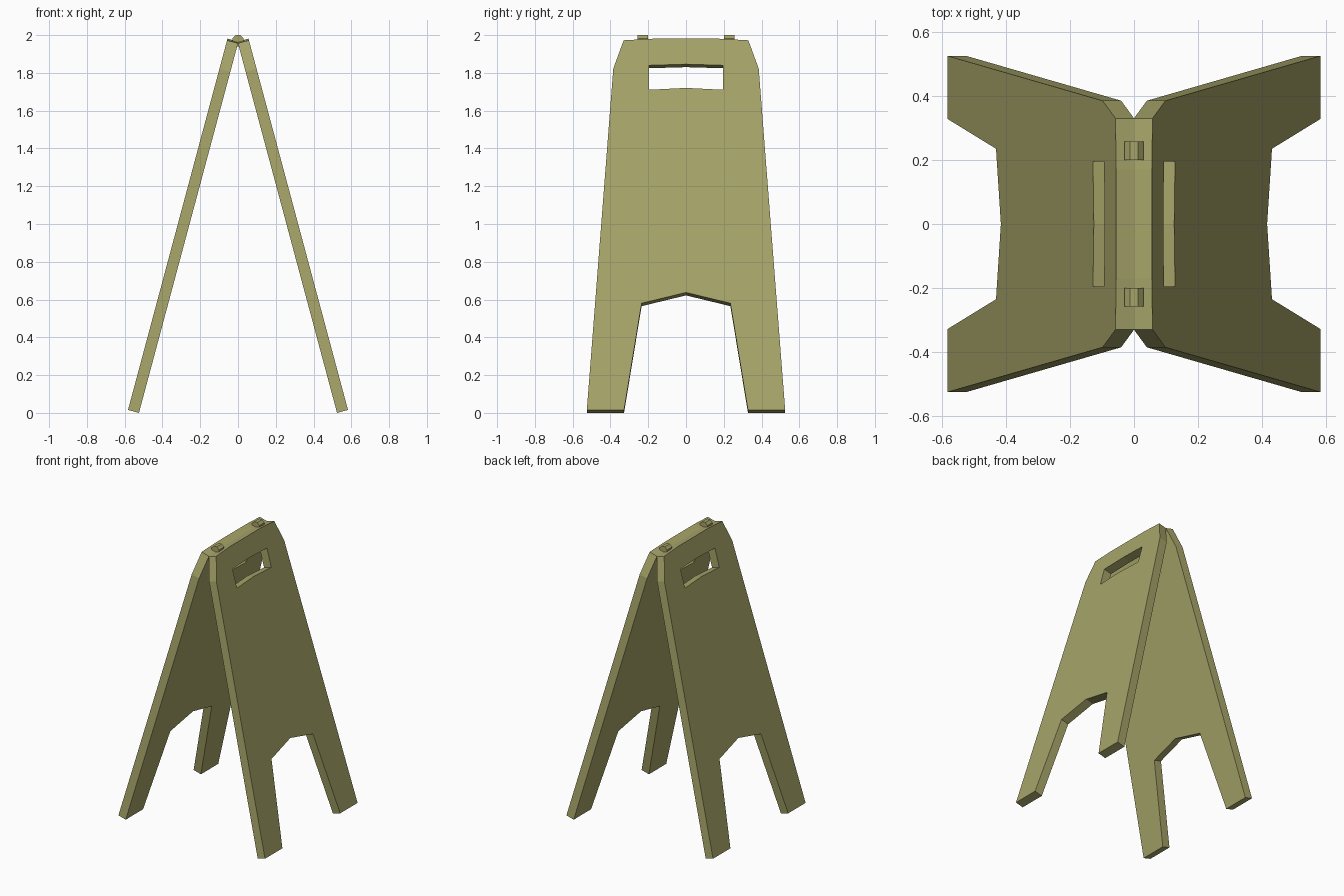
import bpy, bmesh, math
from mathutils import Matrix, Vector

if "Cube" in bpy.data.objects:
    bpy.data.objects.remove(bpy.data.objects["Cube"])

TILT = math.radians(15)
THICK = 0.06
LENGTH = 2.026
TOP_Z = LENGTH * math.cos(TILT)

mat = bpy.data.materials.new("olive")
mat.diffuse_color = (0.38, 0.37, 0.14, 1)
mat.use_nodes = True
mat.node_tree.nodes["Principled BSDF"].inputs["Base Color"].default_value = mat.diffuse_color


def mirrored(half):
    """Close a symmetric outline from its +x half, listed from the top down."""
    return half + [(-x, y) for x, y in reversed(half) if x > 0]


# Panel outline and handle slot: (across, distance along the slope from the top edge)
outline = mirrored([(0, 0.009), (0.17, 0.009), (0.33, 0), (0.385, -0.155), (0.525, -LENGTH),
                    (0.328, -LENGTH), (0.235, -1.441), (0, -1.382)])
slot = mirrored([(0, -0.131), (0.195, -0.137), (0.195, -0.271), (0, -0.261)])
outline[0:1] = []  # the top edge is straight at its middle


def panel(name, side):
    cu = bpy.data.curves.new(name, 'CURVE')
    cu.dimensions = '2D'
    cu.fill_mode = 'BOTH'
    cu.extrude = THICK / 2
    for pts in (outline, slot):
        sp = cu.splines.new('POLY')
        sp.points.add(len(pts) - 1)
        for p, (x, y) in zip(sp.points, pts):
            p.co = (x, y, 0, 1)
        sp.use_cyclic_u = True
    tmp = bpy.data.objects.new(name + "_profile", cu)
    bpy.context.collection.objects.link(tmp)
    me = bpy.data.meshes.new_from_object(tmp)
    bpy.data.objects.remove(tmp)

    # Weld the caps to the edges, then lean the board outwards
    s, c = math.sin(TILT), math.cos(TILT)
    across, up, out = Vector((0, side, 0)), Vector((-side * s, 0, c)), Vector((side * c, 0, s))
    rot = Matrix((across, up, out)).transposed().to_4x4()
    bm = bmesh.new()
    bm.from_mesh(me)
    bmesh.ops.remove_doubles(bm, verts=bm.verts, dist=1e-4)
    bmesh.ops.transform(bm, verts=bm.verts, matrix=Matrix.Translation(
        Vector((0, 0, TOP_Z)) + out * THICK / 2) @ rot)
    bmesh.ops.recalc_face_normals(bm, faces=bm.faces)
    for f in bm.faces:
        f.smooth = False
    bm.to_mesh(me)
    bm.free()
    me.materials.clear()
    me.materials.append(mat)
    ob = bpy.data.objects.new(name, me)
    bpy.context.collection.objects.link(ob)


# Two leaning boards
panel("right_panel", 1)
panel("left_panel", -1)

# Octagonal hinge pins along the ridge
for name, y in (("front_hinge", -0.229), ("back_hinge", 0.229)):
    bm = bmesh.new()
    bmesh.ops.create_cone(bm, cap_ends=True, segments=8, depth=0.057,
                          radius1=0.0325, radius2=0.0325,
                          matrix=Matrix.Translation((0, y, 1.97))
                          @ Matrix.Rotation(math.pi / 2, 4, 'X')
                          @ Matrix.Rotation(math.pi / 8, 4, 'Z'))
    me = bpy.data.meshes.new(name)
    bm.to_mesh(me)
    bm.free()
    me.materials.append(mat)
    bpy.context.collection.objects.link(bpy.data.objects.new(name, me))
